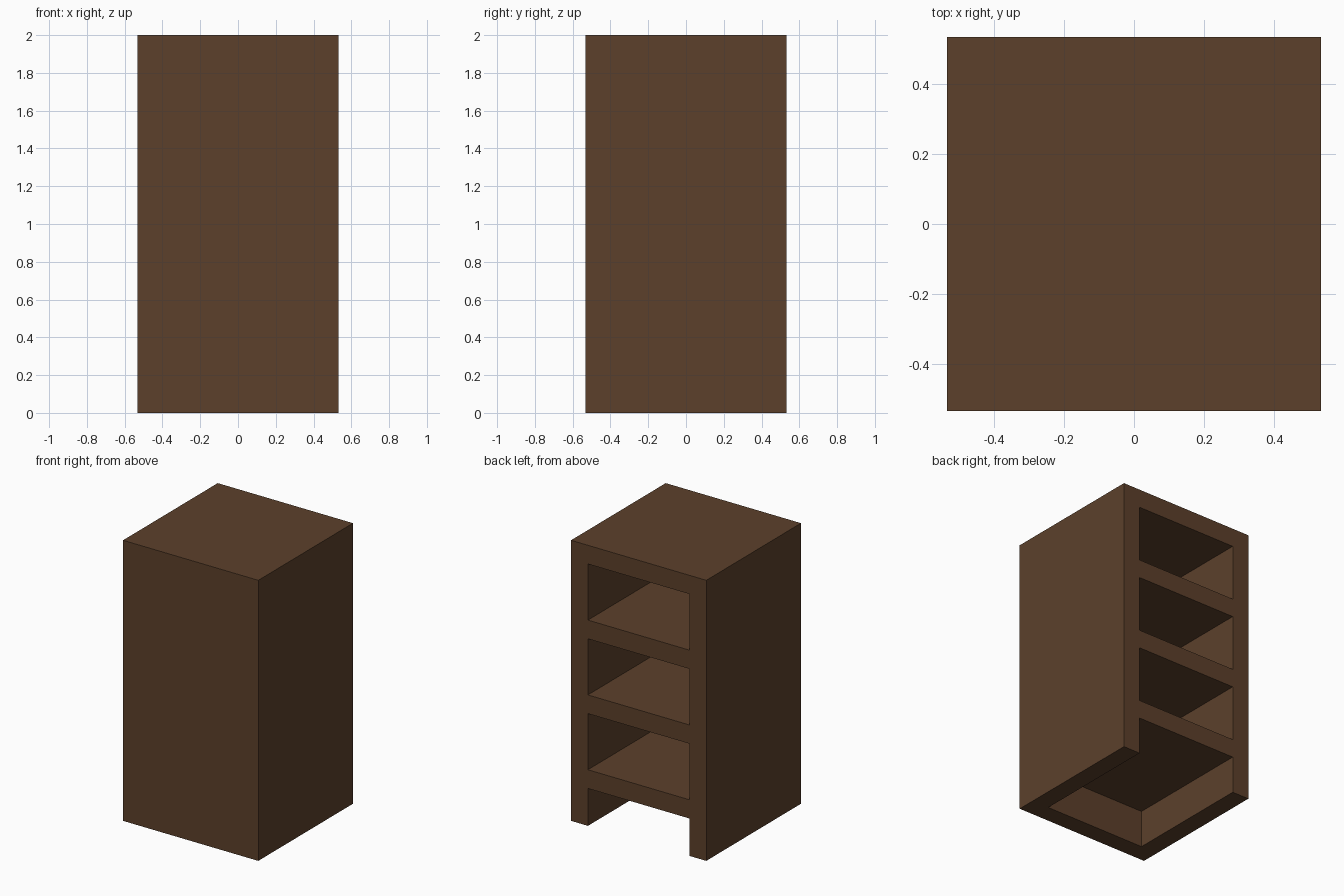
import bpy

if "Cube" in bpy.data.objects:
    bpy.data.objects.remove(bpy.data.objects["Cube"])

HALF = 1.6 / 3      # half width and half depth
WALL = 0.4 / 3      # wall and shelf thickness
HEIGHT = 2.0
INNER = HALF - WALL

brown = bpy.data.materials.new("dark brown wood")
brown.diffuse_color = (0.107, 0.051, 0.024, 1)
brown.use_nodes = True
brown.node_tree.nodes["Principled BSDF"].inputs["Base Color"].default_value = brown.diffuse_color


def box(name, lo, hi):
    bpy.ops.mesh.primitive_cube_add(size=1, location=[(a + b) / 2 for a, b in zip(lo, hi)])
    ob = bpy.context.object
    ob.name = name
    ob.scale = [b - a for a, b in zip(lo, hi)]
    bpy.ops.object.transform_apply(location=True, rotation=False, scale=True)
    ob.data.materials.append(brown)
    return ob


# Solid cabinet body
cabinet = box("cabinet", (-HALF, -HALF, 0), (HALF, HALF, HEIGHT))

# Compartments open at the back; the lowest also opens through the underside
levels = [(WALL * (3 + 4 * i), WALL * (6 + 4 * i)) for i in range(3)]
levels.append((-0.2, WALL * 2))
for bottom, top in levels:
    cutter = box("compartment_cutter", (-INNER, -INNER, bottom), (INNER, HALF + 0.2, top))
    cutter.hide_render = True
    cut = cabinet.modifiers.new("compartment", 'BOOLEAN')
    cut.operation = 'DIFFERENCE'
    cut.solver = 'EXACT'
    cut.object = cutter
    bpy.context.view_layer.objects.active = cabinet
    bpy.ops.object.modifier_apply(modifier=cut.name)
    bpy.data.objects.remove(cutter)
